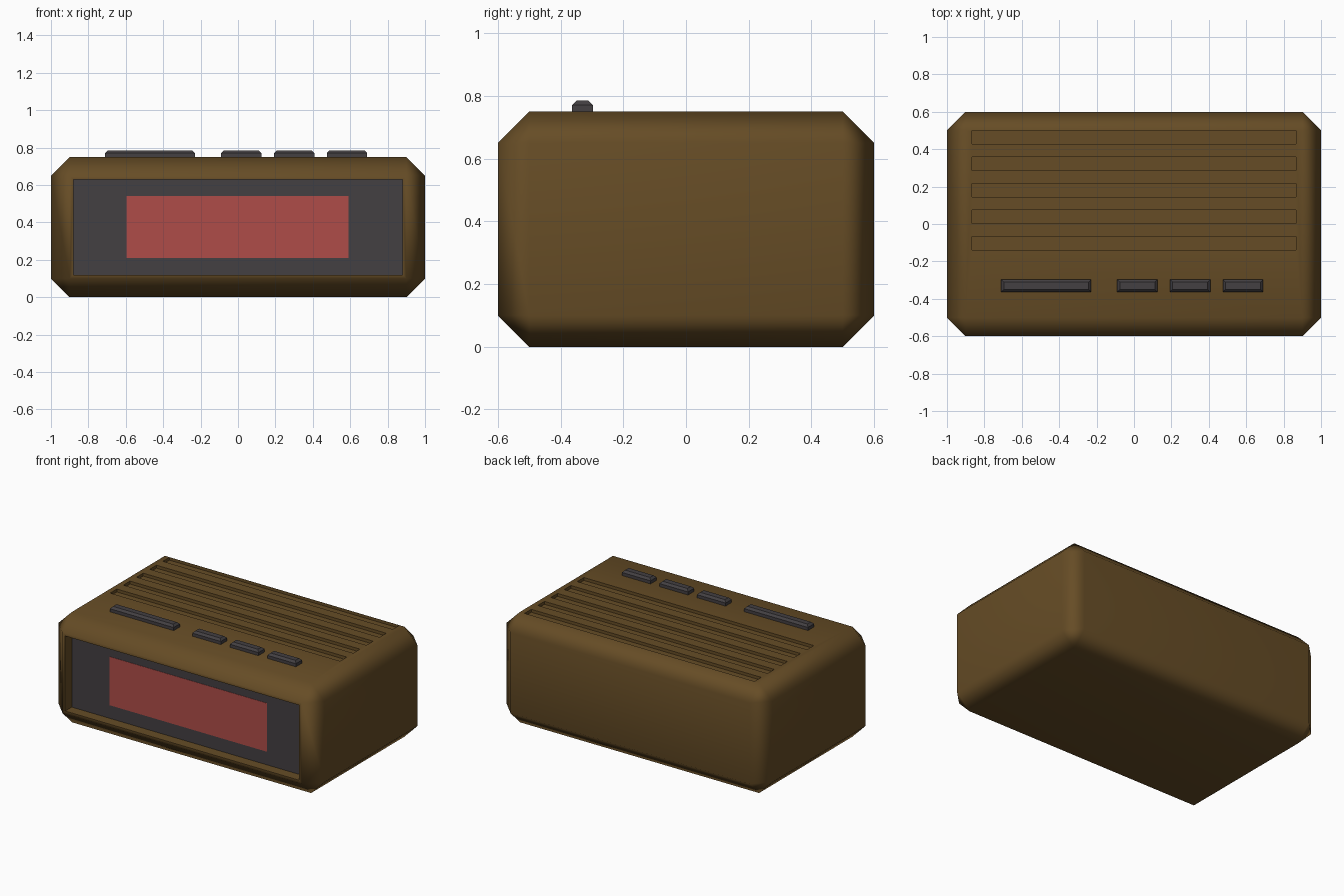
import bpy, bmesh, math
from mathutils import Vector

if "Cube" in bpy.data.objects:
    bpy.data.objects.remove(bpy.data.objects["Cube"])


def material(name, rgb):
    m = bpy.data.materials.new(name)
    m.diffuse_color = (*rgb, 1)
    m.use_nodes = True
    m.node_tree.nodes["Principled BSDF"].inputs["Base Color"].default_value = m.diffuse_color
    return m


def boxes(name, spans, mat=None, bevel=0, top_only=False):
    """One object made of axis-aligned boxes given as (x0, x1, y0, y1, z0, z1)."""
    bm = bmesh.new()
    for x0, x1, y0, y1, z0, z1 in spans:
        verts = bmesh.ops.create_cube(bm, size=1)["verts"]
        for v in verts:
            v.co = Vector(((x0 + x1) / 2 + v.co.x * (x1 - x0),
                           (y0 + y1) / 2 + v.co.y * (y1 - y0),
                           (z0 + z1) / 2 + v.co.z * (z1 - z0)))
    if bevel:
        edges = [e for e in bm.edges
                 if not top_only or all(v.co.z > spans[0][5] - 1e-4 for v in e.verts)]
        bmesh.ops.bevel(bm, geom=edges, offset=bevel, segments=1,
                        profile=0.5, affect='EDGES')
    mesh = bpy.data.meshes.new(name)
    bm.to_mesh(mesh)
    bm.free()
    obj = bpy.data.objects.new(name, mesh)
    bpy.context.collection.objects.link(obj)
    if mat:
        mesh.materials.append(mat)
    return obj


brown = material("brown_case", (0.133, 0.073, 0.019))
dark = material("dark_plastic", (0.056, 0.050, 0.054))
red = material("red_display", (0.43, 0.073, 0.066))

# Chamfered case
case = boxes("case", [(-1, 1, -0.6, 0.6, 0, 0.75)], brown, bevel=0.1)

# Cutters: front recess and five shallow top grooves
cuts = [(-0.88, 0.88, -0.7, -0.52, 0.12, 0.63)]
for i in range(5):
    y = -0.1025 + 0.1415 * i
    cuts.append((-0.865, 0.865, y - 0.036, y + 0.036, 0.73, 0.85))
cutter = boxes("case_cutter", cuts, brown)
cutter.hide_render = True

mod = case.modifiers.new("cut", 'BOOLEAN')
mod.operation = 'DIFFERENCE'
mod.solver = 'EXACT'
mod.object = cutter
bpy.context.view_layer.objects.active = case
case.select_set(True)
bpy.ops.object.modifier_apply(modifier="cut")
bpy.data.objects.remove(cutter)

# Smooth chamfers with flat main faces
bpy.ops.object.shade_smooth_by_angle(angle=math.radians(50))
weighted = case.modifiers.new("weighted_normals", 'WEIGHTED_NORMAL')
weighted.keep_sharp = True

# Front panel and display, sunk in the recess
boxes("front_panel", [(-0.88, 0.88, -0.53, -0.515, 0.12, 0.63)], dark)
boxes("display", [(-0.595, 0.59, -0.532, -0.525, 0.21, 0.54)], red)

# Top buttons
for name, x0, x1 in (("snooze_button", -0.71, -0.23), ("button_1", -0.09, 0.125),
                     ("button_2", 0.193, 0.408), ("button_3", 0.475, 0.69)):
    boxes(name, [(x0, x1, -0.363, -0.297, 0.74, 0.785)], dark, bevel=0.014, top_only=True)
